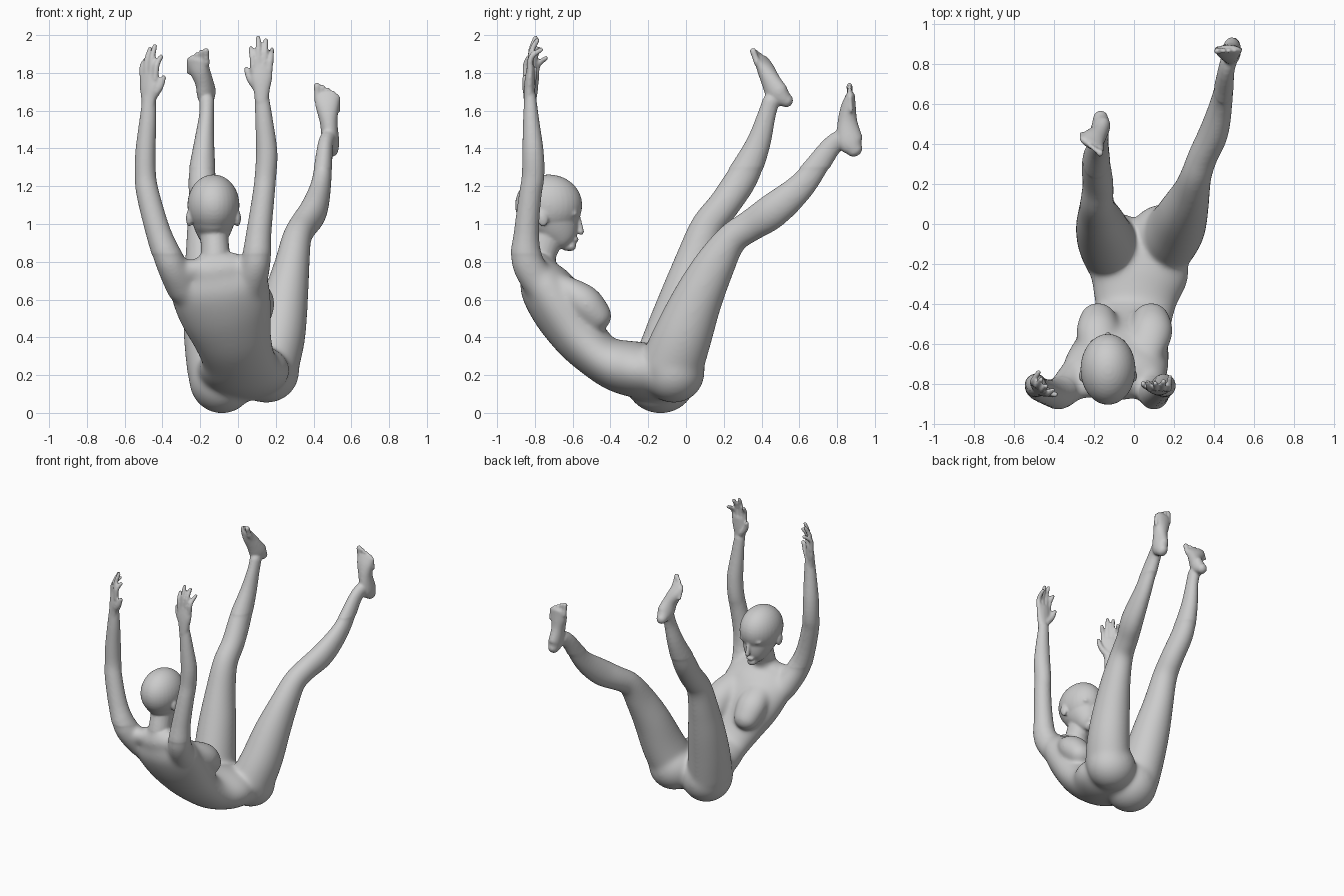
import bpy, bmesh, math
from mathutils import Vector, Matrix

bm = bmesh.new()


def loft(rows, width=(1, 0, 0), seg=20, sub=4):
    """Rounded tube through rows of (x, y, z, half width, half depth)."""
    pts = [Vector(r) for r in rows]
    fine = []
    for i in range(len(pts) - 1):
        p0, p1, p2, p3 = pts[max(i - 1, 0)], pts[i], pts[i + 1], pts[min(i + 2, len(pts) - 1)]
        for k in range(sub):
            t = k / sub
            fine.append(0.5 * (2 * p1 + (p2 - p0) * t + (2 * p0 - 5 * p1 + 4 * p2 - p3) * t * t
                               + (3 * p1 - p0 - 3 * p2 + p3) * t ** 3))
    fine.append(pts[-1])
    frames = []
    for i, p in enumerate(fine):
        tan = (fine[min(i + 1, len(fine) - 1)] - fine[max(i - 1, 0)])
        tan = Vector(tan[:3]).normalized()
        dep = tan.cross(Vector(width)).normalized()
        frames.append((Vector(p[:3]), tan, dep.cross(tan), dep, p[3], p[4]))

    def cap(f, sign):
        c, t, w, d, a, b = f
        h = min(a, b) * sign
        return [(c + t * h * math.sin(g), t, w, d, a * math.cos(g), b * math.cos(g))
                for g in (0.5, 1.0, 1.4)]
    frames = cap(frames[0], -1)[::-1] + frames + cap(frames[-1], 1)
    rings = []
    for c, t, w, d, a, b in frames:
        rings.append([bm.verts.new(c + w * a * math.cos(2 * math.pi * k / seg)
                                   + d * b * math.sin(2 * math.pi * k / seg)) for k in range(seg)])
    for r, s in zip(rings, rings[1:]):
        for k in range(seg):
            bm.faces.new((r[k], r[(k + 1) % seg], s[(k + 1) % seg], s[k]))
    bm.faces.new(rings[0][::-1])
    bm.faces.new(rings[-1])


def ball(c, r, tilt=0):
    m = Matrix.Translation(c) @ Matrix.Rotation(tilt, 4, 'X') @ Matrix.Diagonal((*r, 1))
    bmesh.ops.create_uvsphere(bm, u_segments=32, v_segments=20, radius=1, matrix=m)


def hand(wrist, thumb):
    """Palm, four fingers and thumb pointing up; thumb = sideways direction."""
    w, o = Vector(thumb).normalized(), Vector(wrist)
    n = Vector((0, 0, 1)).cross(w)
    if n.y < 0:
        n = -n

    def at(s, f, h, a, b):
        return (*(o + w * s + n * f + Vector((0, 0, h))), a, b)
    loft([at(0, 0, -.03, .036, .03), at(0, 0, .03, .044, .028),
          at(0, .003, .09, .057, .026), at(-.002, .008, .155, .056, .02)], w)
    for s, tip, spread, curl in ((.043, .262, .056, .03), (.015, .318, .018, .025),
                                 (-.014, .305, -.022, .035), (-.042, .255, -.055, .055)):
        loft([at(s, .006, .13, .0175, .0175), at((s + spread) / 2, .01, (.15 + tip) / 2, .0165, .0165),
              at(spread, .008 + curl, tip - .012, .014, .014)], w, 10)
    loft([at(.022, .01, .04, .025, .025), at(.062, .02, .09, .02, .02),
          at(.08, .03, .14, .015, .015)], w, 10)


def toes(base, across, forward, n=5):
    """Row of toes from the big toe outward."""
    o, w, f = Vector(base), Vector(across), Vector(forward)
    for i in range(n):
        r = .019 if i == 0 else .0145 - .0007 * i
        p = o + w * ((i + .15 * (i > 0)) / (n - .85)) - f * (.05 * i * i)
        loft([(*(p - f * .3), r, r), (*(p + f * .5), r * .9, r * .9), (*(p + f * .95), r, r)], w, 10)


# torso, from pelvis to shoulders
loft([(.03, -.11, .20, .22, .14), (.025, -.24, .225, .25, .15), (.01, -.36, .25, .215, .14),
      (0, -.455, .295, .195, .125), (-.03, -.56, .40, .21, .14), (-.07, -.66, .545, .25, .155),
      (-.10, -.745, .675, .26, .14), (-.115, -.785, .75, .20, .10)], seg=32)
# buttocks
ball((-.085, -.135, .178), (.175, .19, .182))
ball((.15, -.065, .217), (.175, .165, .165))
# breasts, sloping from the upper chest to a full lower edge
for x in (.085, -.18):
    loft([(x * .8 - .02, -.65, .675, .09, .06), (x, -.545, .59, .11, .095), (x, -.475, .515, .095, .085)])
# neck and shoulder slopes
loft([(-.12, -.79, .74, .10, .09), (-.12, -.77, .84, .078, .085), (-.125, -.74, .93, .075, .088),
      (-.13, -.72, 1.03, .08, .09)])
for x in (.07, -.31):
    loft([(-.12, -.80, .78, .06, .05), (x, -.82, .745, .06, .06)], (0, 1, 0))

# head: face and cranium
loft([(-.13, -.632, .880, .032, .024), (-.13, -.645, .905, .062, .068), (-.13, -.665, .95, .088, .102),
      (-.13, -.69, 1.0, .108, .13), (-.13, -.715, 1.05, .122, .158), (-.13, -.725, 1.10, .132, .170)], seg=32)
ball((-.13, -.727, 1.10), (.138, .178, .162))
# nose, lips, chin, brow, ears
loft([(-.13, -.568, 1.03, .012, .012), (-.13, -.558, .98, .015, .015), (-.13, -.555, .957, .019, .016)], seg=12)
ball((-.13, -.585, .918), (.032, .016, .017))
ball((-.13, -.608, .882), (.034, .026, .026))
for s in (-1, 1):
    ball((-.13 + s * .042, -.592, 1.055), (.05, .022, .02))
    ball((-.13 + s * .128, -.76, 1.03), (.018, .03, .045), .2)

# arms
loft([(.06, -.76, .66, .09, .09), (.095, -.84, .80, .08, .087), (.11, -.845, .95, .067, .067),
      (.135, -.825, 1.15, .059, .06), (.145, -.81, 1.25, .057, .06), (.152, -.81, 1.38, .057, .057),
      (.138, -.82, 1.55, .047, .043), (.125, -.825, 1.68, .038, .031)])
loft([(-.29, -.76, .66, .09, .09), (-.36, -.84, .80, .08, .087), (-.42, -.845, .95, .067, .067),
      (-.475, -.825, 1.15, .061, .06), (-.49, -.81, 1.25, .057, .06), (-.49, -.81, 1.38, .054, .057),
      (-.477, -.82, 1.55, .045, .043), (-.47, -.825, 1.67, .036, .032)])
hand((.125, -.83, 1.68), (-1, 0, 0))
hand((-.475, -.825, 1.635), (.75, -.62, 0))

# legs
loft([(.17, -.08, .24, .15, .17), (.215, -.02, .4, .142, .158), (.25, .06, .6, .123, .135),
      (.285, .15, .78, .096, .112), (.31, .24, .92, .08, .087), (.345, .34, .99, .076, .087),
      (.40, .46, 1.07, .075, .096), (.44, .62, 1.21, .056, .076), (.46, .76, 1.40, .042, .055),
      (.475, .82, 1.45, .042, .05)])
loft([(-.12, -.12, .22, .15, .17), (-.145, -.07, .4, .143, .155), (-.165, -.01, .6, .128, .135),
      (-.18, .05, .8, .102, .112), (-.185, .11, .98, .086, .092), (-.18, .20, 1.1, .08, .087),
      (-.19, .30, 1.25, .074, .087), (-.18, .38, 1.42, .055, .066), (-.167, .425, 1.57, .04, .049),
      (-.165, .45, 1.65, .04, .045)])
# feet
loft([(.495, .892, 1.395, .038, .045), (.49, .868, 1.44, .046, .07), (.48, .855, 1.54, .047, .053),
      (.473, .860, 1.62, .062, .040), (.47, .87, 1.675, .066, .026)])
toes((.420, .87, 1.675), (.11, 0, -.01), (-.002, -.005, .058))
loft([(-.167, .530, 1.655, .038, .038), (-.167, .485, 1.69, .046, .064), (-.18, .45, 1.755, .047, .053),
      (-.205, .422, 1.82, .060, .042), (-.212, .40, 1.865, .066, .026)], (.87, -.5, 0))
toes((-.168, .372, 1.868), (-.095, .06, -.012), (-.002, -.018, .050))

# fuse all parts into one skin
bmesh.ops.recalc_face_normals(bm, faces=bm.faces[:])
mesh = bpy.data.meshes.new("body")
bm.to_mesh(mesh)
bm.free()
body = bpy.data.objects.new("body", mesh)
bpy.context.collection.objects.link(body)
remesh = body.modifiers.new("fuse", 'REMESH')
remesh.mode = 'VOXEL'
remesh.voxel_size = .0075
remesh.use_smooth_shade = True
deps = bpy.context.evaluated_depsgraph_get()
fused = bpy.data.meshes.new_from_object(body.evaluated_get(deps))
body.modifiers.clear()
body.data = fused

# soften everything a little, and the trunk and limbs a lot
group = body.vertex_groups.new(name="trunk")
for v in fused.vertices:
    x, y, z = v.co
    if z < (.84 if y < -.5 else 1.3):
        group.add([v.index], 1, 'REPLACE')
for iterations, name in ((5, ""), (90, "trunk"), (3, "")):
    smooth = body.modifiers.new("soften", 'SMOOTH')
    smooth.factor = .5
    smooth.iterations = iterations
    smooth.vertex_group = name
